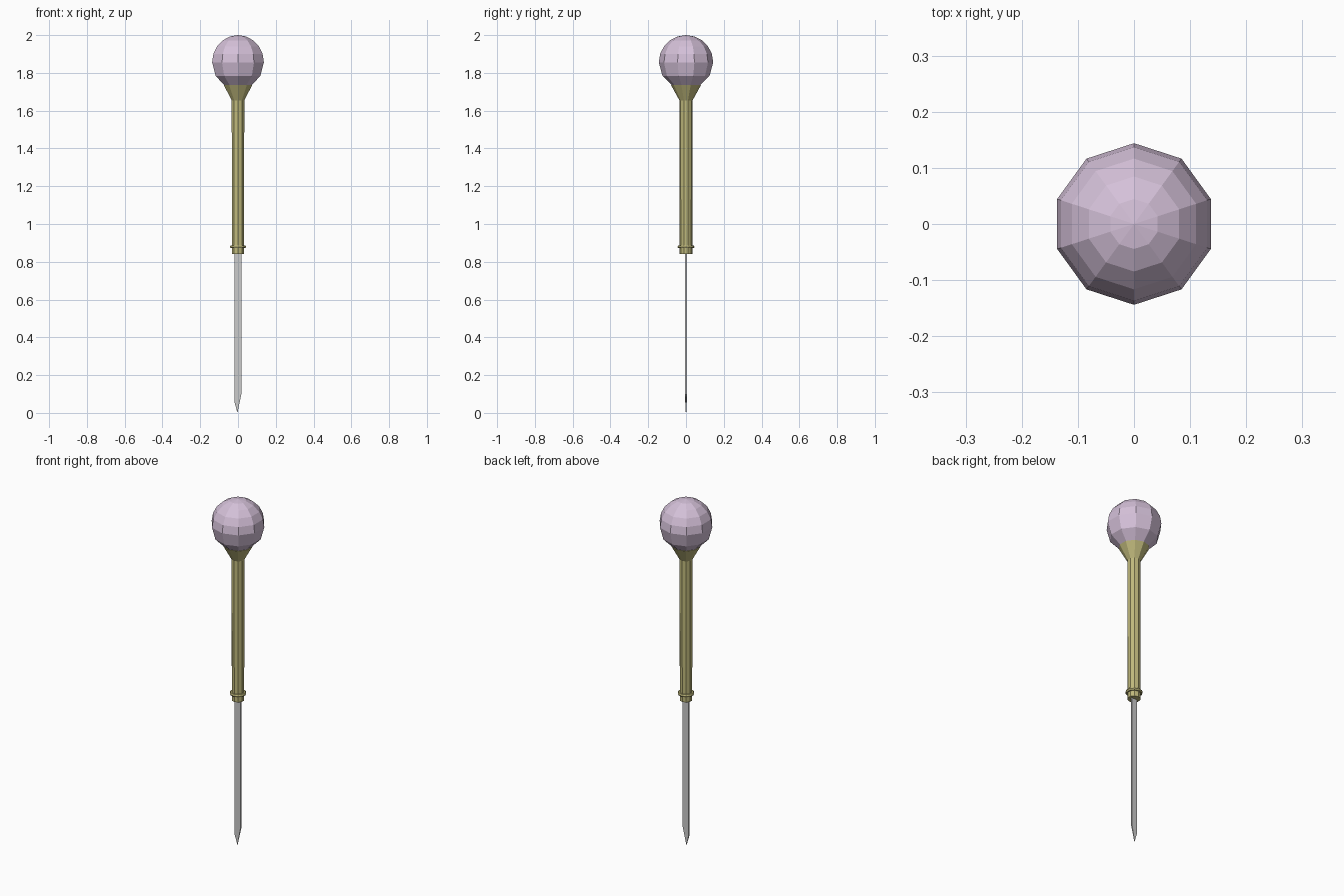
import bpy
import bmesh
from math import sin, cos, pi, radians

if "Cube" in bpy.data.objects:
    bpy.data.objects.remove(bpy.data.objects["Cube"])

SIDES = 10


def material(name, color):
    m = bpy.data.materials.new(name)
    m.diffuse_color = (*color, 1)
    m.use_nodes = True
    m.node_tree.nodes["Principled BSDF"].inputs["Base Color"].default_value = m.diffuse_color
    return m


def finish(name, bm, mat=None):
    bmesh.ops.recalc_face_normals(bm, faces=bm.faces)
    mesh = bpy.data.meshes.new(name)
    bm.to_mesh(mesh)
    bm.free()
    ob = bpy.data.objects.new(name, mesh)
    bpy.context.collection.objects.link(ob)
    if mat:
        mesh.materials.append(mat)
    return ob


def lathe(name, profile, mat, closed=False):
    """Spin (radius, z) points around z with a corner on the y axis."""
    bm = bmesh.new()
    rings = []
    for r, z in profile:
        if r < 1e-5:
            rings.append([bm.verts.new((0, 0, z))] * SIDES)
        else:
            angles = [pi / 2 + 2 * pi * i / SIDES for i in range(SIDES)]
            rings.append([bm.verts.new((r * cos(a), r * sin(a), z)) for a in angles])
    pairs = list(zip(rings, rings[1:]))
    if closed:
        pairs.append((rings[-1], rings[0]))
    for lo, hi in pairs:
        for i in range(SIDES):
            j = (i + 1) % SIDES
            corners = list(dict.fromkeys((lo[i], lo[j], hi[j], hi[i])))
            bm.faces.new(corners)
    return finish(name, bm, mat)


gold = material("brass", (0.52, 0.48, 0.20))
lilac = material("lilac", (0.66, 0.53, 0.69))

# Faceted ball: coarse rings below the equator, finer ones above
R, CZ = 0.144, 1.856
steps = [-90, -60, -30, 0, 18, 36, 54, 72, 90]
lathe("ball_knob", [(R * cos(radians(a)), CZ + R * sin(radians(a))) for a in steps], lilac)

# Handle shaft flaring into the cup under the ball
lathe("handle", [(0, 0.84), (0.034, 0.84), (0.035, 1.655), (0.079, 1.735), (0, 1.735)], gold)

# Thin ring near the foot of the handle
lathe("handle_ring", [(0.032, 0.872), (0.041, 0.872), (0.045, 0.879),
                      (0.041, 0.887), (0.032, 0.887)], gold, closed=True)

# Flat blade with a lopsided point, thinning toward the tip
outline = [(-0.018, 0.86), (-0.018, 0.055), (-0.003, 0.0), (0.018, 0.10), (0.018, 0.86)]
half = [0.004, 0.004, 0.001, 0.004, 0.004]
bm = bmesh.new()
front = [bm.verts.new((x, -t, z)) for (x, z), t in zip(outline, half)]
back = [bm.verts.new((x, t, z)) for (x, z), t in zip(outline, half)]
bm.faces.new(front)
bm.faces.new(back[::-1])
for i in range(5):
    j = (i + 1) % 5
    bm.faces.new((front[i], back[i], back[j], front[j]))
finish("blade", bm)
